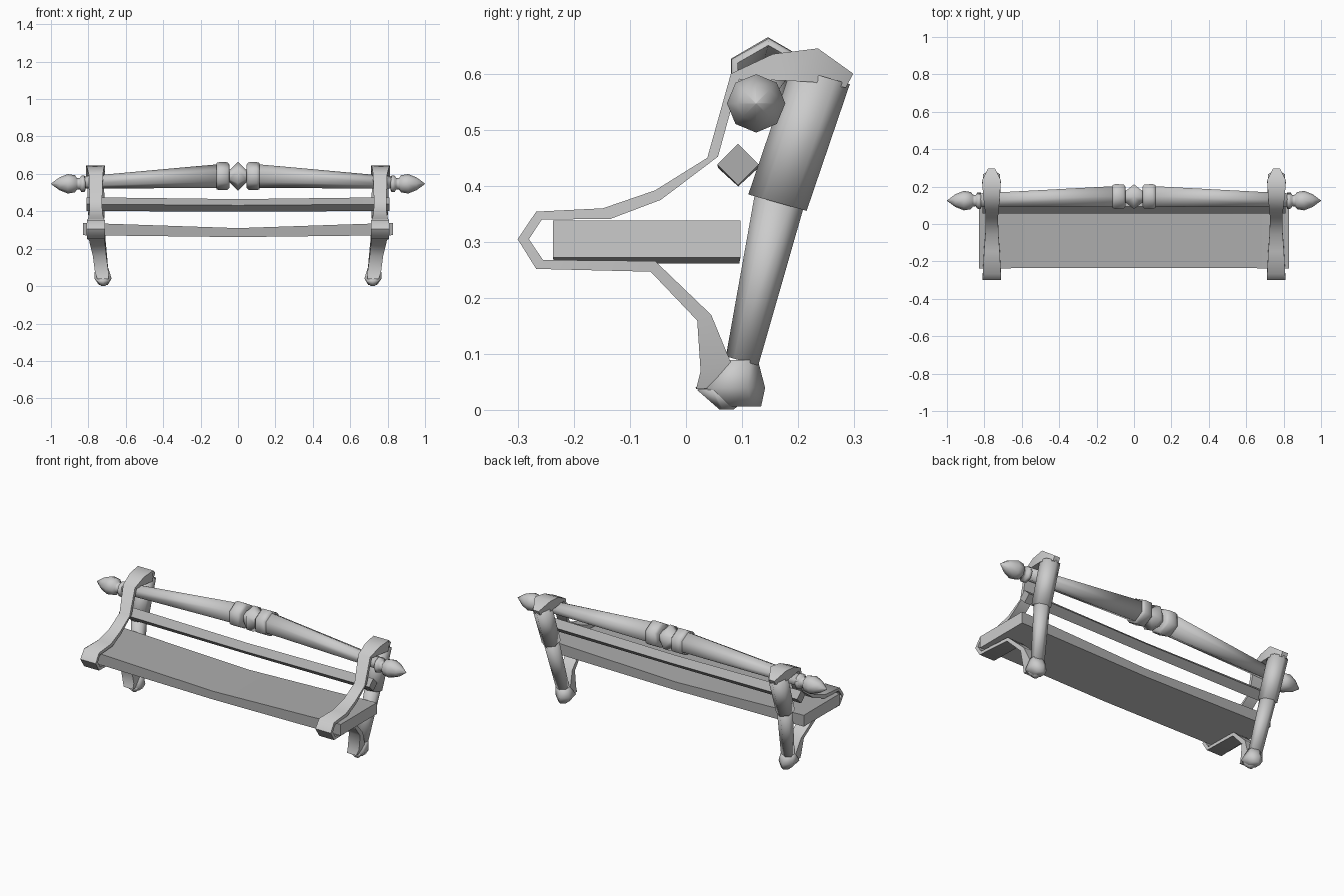
import bpy, bmesh, math
from mathutils import Vector

if "Cube" in bpy.data.objects:
    bpy.data.objects.remove(bpy.data.objects["Cube"])


def grey(name, value):
    mat = bpy.data.materials.new(name)
    mat.diffuse_color = (value, value, value, 1)
    mat.use_nodes = True
    mat.node_tree.nodes["Principled BSDF"].inputs["Base Color"].default_value = mat.diffuse_color
    return mat


PLAIN, MID, DARK = grey("plain", 0.8), grey("mid_grey", 0.6), grey("dark_grey", 0.42)


def finish(name, verts, faces, angle=180, mat=PLAIN):
    """Make an object, mirror it across x and smooth its edges up to an angle."""
    mesh = bpy.data.meshes.new(name)
    mesh.from_pydata(verts, [], faces)
    bm = bmesh.new()
    bm.from_mesh(mesh)
    bmesh.ops.recalc_face_normals(bm, faces=bm.faces)
    bm.to_mesh(mesh)
    bm.free()
    mesh.materials.append(mat)
    ob = bpy.data.objects.new(name, mesh)
    bpy.context.collection.objects.link(ob)
    mir = ob.modifiers.new("Mirror", 'MIRROR')
    mir.merge_threshold = 0.0005
    bpy.ops.object.select_all(action='DESELECT')
    ob.select_set(True)
    bpy.context.view_layer.objects.active = ob
    if angle >= 180:
        bpy.ops.object.shade_smooth()
    else:
        bpy.ops.object.shade_smooth_by_angle(angle=math.radians(angle))
    return ob


def skin(rings, cap_start=True):
    """Join equal rings of points into a tube with capped ends."""
    n = len(rings[0])
    verts = [v for r in rings for v in r]
    faces = [(i * n + j, i * n + (j + 1) % n, (i + 1) * n + (j + 1) % n, (i + 1) * n + j)
             for i in range(len(rings) - 1) for j in range(n)]
    if cap_start:
        faces.append(tuple(reversed(range(n))))
    faces.append(tuple(range((len(rings) - 1) * n, len(rings) * n)))
    return verts, faces


def loft(name, sections, u, v, sides=6, cap_start=True, angle=180, mat=PLAIN):
    """Loft polygons with a corner on the v axis: (x, y, z, half size u, half size v)."""
    u, v = Vector(u).normalized(), Vector(v).normalized()
    ku = 1 / math.cos(math.pi / 6) if sides == 6 else 1
    rings = []
    for x, y, z, ru, rv in sections:
        c = Vector((x, y, z))
        angles = [math.pi / 2 + 2 * math.pi * j / sides for j in range(sides)]
        rings.append([c + u * ru * ku * math.cos(a) + v * rv * math.sin(a) for a in angles])
    return finish(name, *skin(rings, cap_start), angle, mat)


X, Y, Z = (1, 0, 0), (0, 1, 0), (0, 0, 1)

# Sagging plank seat, with plain underside and ends
plank = [(0, -0.235, 0.095, 0.262, 0.31), (0.83, -0.237, 0.097, 0.272, 0.338)]
seat = finish("seat", *skin([[(x, a, c), (x, b, c), (x, b, d), (x, a, d)]
                             for x, a, b, c, d in plank], False), 30, DARK)
seat.data.materials.append(PLAIN)
for face in seat.data.polygons:
    if face.normal.z < -0.5 or face.normal.x > 0.5:
        face.material_index = 1

# Square lower back rail set on edge
loft("lower_back_rail", [(0, 0.093, 0.432, 0.036, 0.033), (0.81, 0.093, 0.438, 0.037, 0.037)],
     Y, Z, sides=4, cap_start=False, angle=60, mat=DARK)

# Turned top rail, rising and thickening toward the middle
loft("top_back_rail", [(0.11, 0.147, 0.588, 0.055, 0.063), (0.84, 0.128, 0.553, 0.035, 0.032)],
     Y, Z, mat=MID)

# Middle ornament: a pointed bead between two collars
loft("rail_bead", [(0, 0.146, 0.588, 0.066, 0.077), (0.042, 0.146, 0.588, 0.033, 0.035),
                   (0.055, 0.146, 0.588, 0.033, 0.035)], Y, Z, cap_start=False)
loft("rail_collar", [(0.045, 0.147, 0.588, 0.052, 0.06), (0.056, 0.147, 0.588, 0.065, 0.074),
                     (0.1, 0.147, 0.588, 0.066, 0.075), (0.116, 0.147, 0.588, 0.06, 0.07)],
     Y, Z, mat=MID)

# Bud-shaped finials
finial = [(0.815, 0.034), (0.822, 0.045), (0.838, 0.043), (0.846, 0.03), (0.862, 0.032),
          (0.872, 0.046), (0.91, 0.052), (0.955, 0.034), (1.0, 0.001)]
loft("finial", [(x, 0.125, 0.547, r, r) for x, r in finial], Y, Z, sides=8)

# Slanted rear leg and the thick sleeve at its top
lean = (0, 0.96, -0.27)
loft("rear_leg", [(0.728, 0.1, 0.088, 0.034, 0.03), (0.757, 0.17, 0.39, 0.036, 0.046)], X, lean)
loft("leg_sleeve", [(0.757, 0.163, 0.37, 0.043, 0.054), (0.762, 0.24, 0.596, 0.046, 0.054)],
     X, lean, mat=MID)

# Flared foot
loft("foot", [(0.72, 0.1, 0.007, 0.024, 0.034), (0.722, 0.079, 0.04, 0.046, 0.062),
              (0.728, 0.098, 0.09, 0.037, 0.03)], X, Y, mat=MID)
loft("foot_tip", [(0.72, 0.072, 0.001, 0.012, 0.012), (0.722, 0.076, 0.036, 0.04, 0.056)],
     X, Y, mat=MID)

# Bent strap from the post top, round the seat front, back to the foot
# (outer y, outer z, inner y, inner z, centre x, half width)
strap = [(0.298, 0.6, 0.285, 0.575, 0.762, 0.018), (0.235, 0.645, 0.225, 0.585, 0.762, 0.05),
         (0.155, 0.635, 0.165, 0.588, 0.762, 0.045), (0.08, 0.6, 0.095, 0.59, 0.76, 0.038),
         (0.038, 0.45, 0.057, 0.452, 0.76, 0.033), (-0.055, 0.392, -0.045, 0.375, 0.76, 0.035),
         (-0.148, 0.36, -0.135, 0.341, 0.76, 0.042), (-0.267, 0.354, -0.257, 0.34, 0.76, 0.048),
         (-0.3, 0.305, -0.28, 0.305, 0.76, 0.05), (-0.267, 0.252, -0.255, 0.268, 0.76, 0.048),
         (-0.063, 0.247, -0.055, 0.266, 0.755, 0.042), (0.02, 0.16, 0.045, 0.17, 0.74, 0.036),
         (0.026, 0.07, 0.08, 0.085, 0.728, 0.036), (0.018, 0.038, 0.09, 0.04, 0.722, 0.03)]
finish("side_strap", *skin([[(x - w, a, b), (x + w, a, b), (x + w, c, d), (x - w, c, d)]
                            for a, b, c, d, x, w in strap]), 60, MID)
